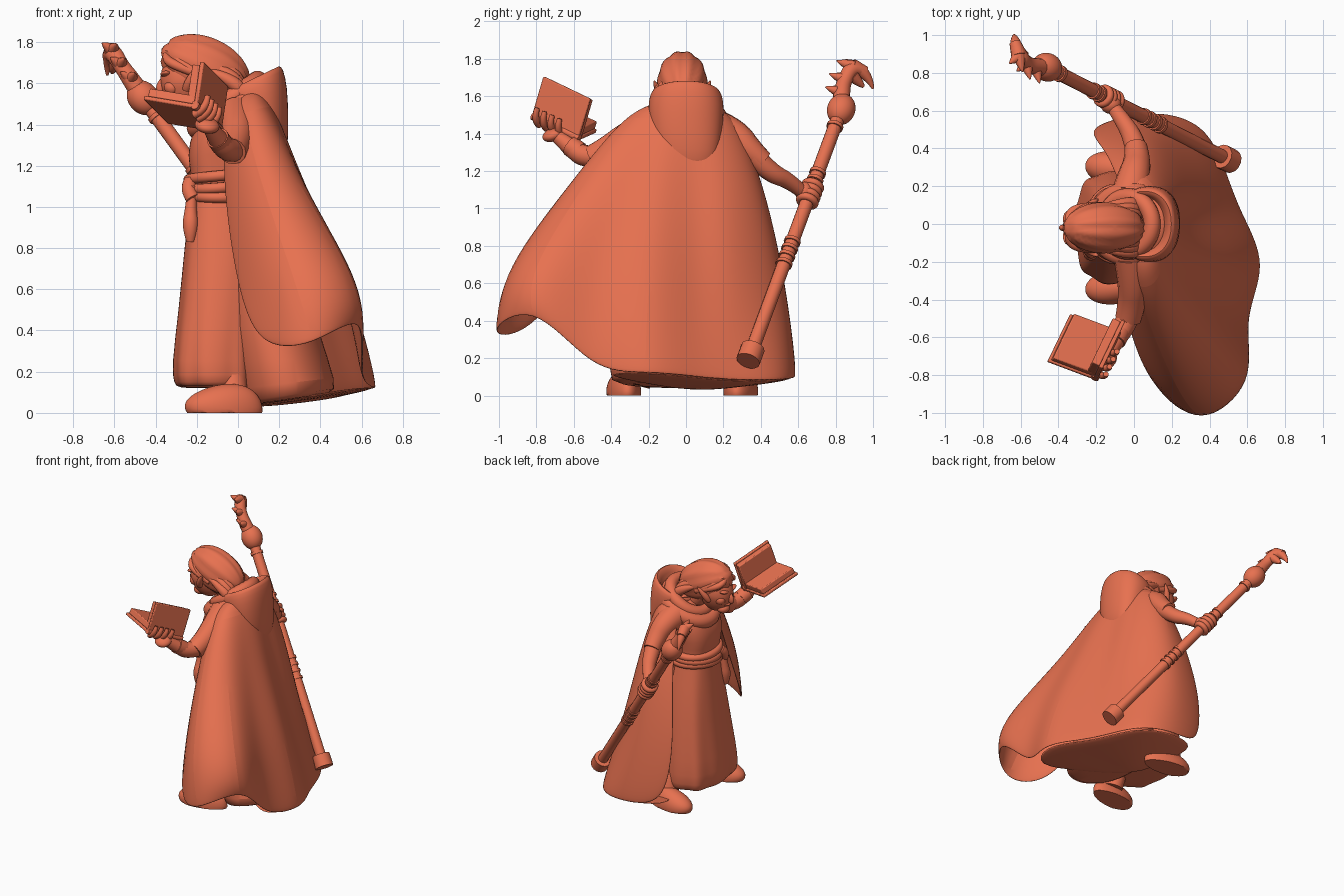
import bpy, bmesh
from math import sin, cos, pi, atan2, copysign
from mathutils import Vector as V, Matrix, Euler

if "Cube" in bpy.data.objects:
    bpy.data.objects.remove(bpy.data.objects["Cube"])

clay = bpy.data.materials.new("terracotta")
clay.diffuse_color = (0.80, 0.165, 0.08, 1)
clay.use_nodes = True
clay.node_tree.nodes["Principled BSDF"].inputs["Base Color"].default_value = clay.diffuse_color


def finish(ob, subsurf=0, solid=0):
    bpy.context.collection.objects.link(ob)
    ob.data.materials.append(clay)
    if solid:
        m = ob.modifiers.new("solid", 'SOLIDIFY')
        m.thickness, m.offset = solid, 0
    if subsurf:
        m = ob.modifiers.new("sub", 'SUBSURF')
        m.levels = m.render_levels = subsurf
    bpy.ops.object.select_all(action='DESELECT')
    ob.select_set(True)
    bpy.context.view_layer.objects.active = ob
    if ob.type == 'CURVE':
        bpy.ops.object.convert(target='MESH')
    bpy.ops.object.shade_smooth_by_angle(angle=0.9)
    return bpy.context.object


def mesh(name, verts, faces, subsurf=0, solid=0):
    me = bpy.data.meshes.new(name)
    me.from_pydata([tuple(v) for v in verts], [], faces)
    bm = bmesh.new()
    bm.from_mesh(me)
    bmesh.ops.recalc_face_normals(bm, faces=bm.faces)
    bm.to_mesh(me)
    bm.free()
    return finish(bpy.data.objects.new(name, me), subsurf, solid)


def loft(name, rings, n=32, folds=0, amp=0, square=1):
    """rings: (cx, cy, z, rx, ry, tilt); folds fade upwards"""
    vs, fs = [], []
    for i, (cx, cy, z, rx, ry, tilt) in enumerate(rings):
        for k in range(n):
            a = 2 * pi * k / n
            f = 1 + amp * cos(folds * a + 0.6) * max(0, 1 - i / 5)
            x = rx * copysign(abs(cos(a)) ** square, cos(a)) * f
            y = ry * copysign(abs(sin(a)) ** square, sin(a)) * f
            vs.append((cx + x, cy + y, z + tilt * x))
    for i in range(len(rings) - 1):
        for k in range(n):
            j = (k + 1) % n
            fs.append((i * n + k, i * n + j, i * n + n + j, i * n + n + k))
    # close both ends with fans
    for o, r in ((0, rings[0]), (len(vs) - n, rings[-1])):
        vs.append(r[:3])
        fs += [(o + k, o + (k + 1) % n, len(vs) - 1) for k in range(n)]
    return mesh(name, vs, fs, 1)


def tube(name, pts, radii, cyclic=False):
    cu = bpy.data.curves.new(name, 'CURVE')
    cu.dimensions, cu.bevel_depth, cu.bevel_resolution = '3D', 1, 5
    cu.use_fill_caps = True
    sp = cu.splines.new('POLY' if len(pts) < 3 else 'NURBS')
    sp.points.add(len(pts) - 1)
    for i, (p, q) in enumerate(zip(sp.points, pts)):
        p.co = (*q, 1)
        p.radius = radii[i] if isinstance(radii, (list, tuple)) else radii
    sp.use_cyclic_u = cyclic
    if sp.type == 'NURBS':
        sp.order_u, sp.resolution_u, sp.use_endpoint_u = 3, 5, not cyclic
    return finish(bpy.data.objects.new(name, cu))


def blob(name, loc, scale, rot=(0, 0, 0), fn=None):
    bm = bmesh.new()
    bmesh.ops.create_uvsphere(bm, u_segments=40, v_segments=24, radius=1)
    if fn:
        for v in bm.verts:
            v.co = fn(v.co)
    bm.transform(Matrix.LocRotScale(V(loc), Euler(rot), V(scale)))
    for v in bm.verts:
        v.co.z = max(v.co.z, 0)
    me = bpy.data.meshes.new(name)
    bm.to_mesh(me)
    bm.free()
    return finish(bpy.data.objects.new(name, me))


def slab(name, o, a, b, c):
    vs = [o + a * i + b * j + c * k for i in (0, 1) for j in (0, 1) for k in (0, 1)]
    ob = mesh(name, vs, [(0, 1, 3, 2), (4, 6, 7, 5), (0, 4, 5, 1),
                         (2, 3, 7, 6), (0, 2, 6, 4), (1, 5, 7, 3)])
    m = ob.modifiers.new("bevel", 'BEVEL')
    m.width, m.segments = .006, 2
    return ob


# cape: columns from one front edge round the back to the other, top to hem
cols = [
    [(-.07, -.23, 1.43), (-.08, -.33, 1.10), (-.02, -.60, .62), (.09, -.86, .30)],
    [(.02, -.33, 1.50), (.10, -.66, 1.15), (.25, -1.07, .66), (.37, -1.10, .30)],
    [(.10, -.29, 1.54), (.30, -.55, 1.12), (.67, -.88, .66), (.64, -.82, .52)],
    [(.14, -.16, 1.54), (.29, -.32, 1.12), (.51, -.50, .58), (.57, -.50, .10)],
    [(.15, -.06, 1.54), (.31, -.15, 1.12), (.59, -.20, .58), (.72, -.22, .11)],
    [(.15, .03, 1.54), (.23, .05, 1.12), (.40, .05, .58), (.57, .06, .08)],
    [(.13, .12, 1.54), (.25, .18, 1.12), (.38, .23, .58), (.50, .25, .06)],
    [(.08, .22, 1.52), (.17, .34, 1.12), (.19, .46, .58), (.40, .53, .06)],
    [(0, .28, 1.50), (.03, .43, 1.12), (.03, .55, .58), (.12, .61, .08)],
    [(-.09, .23, 1.42), (-.15, .38, 1.10), (-.25, .48, .58), (-.19, .53, .10)],
]
neck = V((.03, 0, 1.57))
vs = [p for c in cols for p in [neck.lerp(V(c[0]), .4)] + [V(q) for q in c]]
fs = [(i * 5 + j, i * 5 + j + 1, i * 5 + j + 6, i * 5 + j + 5)
      for i in range(len(cols) - 1) for j in range(4)]
mesh("cape", vs, fs, 3, .03)

# cloth closing the cape underneath
hem = [V(c[3]) * .985 + V((0, 0, .02)) for c in cols[3:]]
mid = [p.lerp(V((.02, .02, .02)), .5) for p in hem]
k = len(hem)
mesh("cape_underside", hem + mid + [V((0, .02, .03))],
     [(i, i + 1, k + i + 1, k + i) for i in range(k - 1)]
     + [(k + i, k + i + 1, 2 * k) for i in range(k - 1)], 2, .02)

# robe, and the mass of cloth that fills the cape behind it
loft("robe", [(-.11, -.02, .12, .175, .26, 0), (-.11, -.02, .14, .195, .29, 0),
              (-.12, -.02, .22, .20, .30, 0), (-.1, -.01, .5, .185, .27, 0),
              (-.08, 0, .8, .18, .23, 0), (-.09, 0, 1.05, .14, .18, 0),
              (-.09, 0, 1.13, .13, .165, 0), (-.1, 0, 1.25, .15, .19, 0),
              (-.07, 0, 1.38, .15, .21, 0), (-.02, 0, 1.48, .12, .2, 0),
              (-.02, 0, 1.55, .07, .08, 0)], 48, 8, .045, .75)
loft("robe_train", [(.24, -.01, .06, .22, .38, .14), (.25, -.01, .10, .235, .41, .14),
                    (.16, -.01, .4, .23, .37, 0), (.11, 0, .8, .165, .28, 0),
                    (.05, .01, 1.2, .13, .22, 0), (.03, 0, 1.45, .08, .18, 0)])

# belt wraps and hanging sash
for i, z in enumerate((1.06, 1.10, 1.145)):
    tube("belt_wrap", [(-.09 + .155 * cos(k * pi / 6), .195 * sin(k * pi / 6),
                        z + .015 * sin(k * pi / 6 + i)) for k in range(12)], .026, True)
tube("belt_knot", [(-.23, -.1, 1.12), (-.25, -.13, 1.09), (-.22, -.15, 1.04)], .035)
tube("sash", [(-.22, -.13, 1.1), (-.23, -.14, 1), (-.23, -.16, .9), (-.23, -.16, .83)],
     [.025, .025, .045, .02])

# shoes and the shins that vanish into the robe
for s in (-1, 1):
    blob("shoe", (-.07, s * .31 - .02, .02), (.19, .09, .12), (0, .08, s * -.12),
         lambda c: V((c.x, c.y * (1 - .15 * c.x), c.z * (1 + .25 * c.x))))
    tube("shin", [(-.02, s * .26, .06), (-.04, s * .18, .3)], .07)

# hood bowl and neck drape
loft("hood", [(.16, .02, 1.20, .04, .08, 0), (.155, .02, 1.22, .07, .13, 0),
              (.145, .01, 1.30, .10, .17, .1), (.115, 0, 1.42, .13, .195, .2),
              (.085, 0, 1.54, .155, .205, .3), (.06, 0, 1.6, .16, .195, .45),
              (.055, 0, 1.62, .145, .175, .5), (.05, 0, 1.6, .12, .15, .45),
              (.04, 0, 1.5, .11, .13, .3)], 32, 0, 0, .9)
for rx, ry, z, r in ((.17, .175, 1.47, .055), (.13, .15, 1.53, .045)):
    tube("neck_drape", [(-.03 + rx * cos(k * pi / 6), ry * sin(k * pi / 6),
                         z + .09 * cos(k * pi / 6)) for k in range(12)], r, True)
tube("neck", [(-.02, 0, 1.45), (-.15, -.01, 1.6)], .075)

# head
blob("face", (-.25, -.02, 1.61), (.125, .105, .15), (0, -.2, 0),
     lambda c: V((c.x, c.y * (1 + .2 * min(c.z, 0)), c.z)))
blob("nose", (-.37, -.02, 1.585), (.026, .018, .042), (0, .3, 0))
blob("chin", (-.31, -.02, 1.495), (.045, .05, .038))
blob("mouth", (-.345, -.02, 1.535), (.022, .035, .012))
for s in (-1, 1):
    blob("brow", (-.35, -.02 + s * .045, 1.645), (.026, .045, .014), (s * .2, 0, 0))
    blob("cheek", (-.32, -.02 + s * .055, 1.58), (.038, .034, .036))
    tube("ear", [(-.25, -.02 + s * .095, 1.57), (-.235, -.02 + s * .125, 1.62),
                 (-.19, -.02 + s * .15, 1.68)], [.02, .03, .005])
    for k in range(4):
        y = s * (.12 - .025 * k)
        tube("hair_lock", [(-.14, y - .02, 1.66 + .03 * k), (-.04, y * 1.1 - .02, 1.62 + .03 * k),
                           (.03, y - .02, 1.55), (.03, y * .8 - .02, 1.45)],
             [.015, .035, .035, .02])
    for k in range(2):
        tube("fringe", [(-.34 + .03 * k, -.02 + s * .012, 1.755 + .02 * k),
                        (-.36 + .04 * k, -.02 + s * .06, 1.72 + .015 * k),
                        (-.29 + .04 * k, -.02 + s * .115, 1.68),
                        (-.15, -.02 + s * .115, 1.63)], [.014, .022, .024, .02])
blob("hair", (-.16, -.02, 1.675), (.225, .132, .15), (0, .42, 0),
     lambda c: c * (1 + .025 * cos(10 * atan2(c.y, c.z) + pi)))

# arm and hand carrying the book
tube("book_sleeve", [(-.01, -.17, 1.44), (0, -.3, 1.39), (-.01, -.42, 1.31), (-.03, -.5, 1.27)],
     [.1, .085, .075, .07])
tube("book_forearm", [(-.01, -.44, 1.28), (-.05, -.54, 1.27), (-.1, -.62, 1.33), (-.14, -.7, 1.395)],
     [.06, .06, .048, .035])
tube("book_cuff", [(-.075, -.57, 1.30), (-.1, -.62, 1.335)], .056)
blob("book_palm", (-.15, -.71, 1.395), (.06, .06, .035), (.4, 0, .4))
d, u, v = V((-.12, -.25, .12)), V((.03, .06, .205)), V((-.24, .09, .04))
s0 = V((-.09, -.57, 1.375))
for k in range(4):
    p = s0 + d * (.38 + .16 * k)
    tube("book_finger", [p + V((-.02, 0, -.03)), p + V((.04, -.03, -.005)),
                         p + V((.045, -.01, .06))], [.02, .02, .014])

# open book: two covers with page blocks
nu, nv = d.cross(u).normalized(), d.cross(v).normalized()
nu *= 1 if nu.dot(v) > 0 else -1
nv *= 1 if nv.dot(u) > 0 else -1
for name, a, n in (("upright", u, nu), ("flat", v, nv)):
    slab("book_cover_" + name, s0 - n * .015, d, a * 1.03, n * .022)
    slab("book_pages_" + name, s0 + d * .03 + n * .006, d * .94, a * .98, n * .045)
tube("book_spine", [s0, s0 + d], .022)

# staff
p0, p1 = V((.49, .345, .22)), V((-.46, .83, 1.53))
ax = (p1 - p0).normalized()


def at(t):
    return p0.lerp(p1, t)


tube("staff_shaft", [p0, p1], .037)
tube("staff_foot", [p0 - ax * .045, p0 + ax * .045], .065)
for t in (.37, .40, .43, .46, .71, .74, .93):
    tube("staff_band", [at(t) - ax * .01, at(t) + ax * .01], .045)
blob("staff_knob", p1, (.075, .075, .09), ax.to_track_quat('Z', 'Y').to_euler())

# curved beast head with crest spikes on top of the staff
spine = [p1, V((-.52, .83, 1.62)), V((-.57, .85, 1.69)), V((-.61, .89, 1.76)), V((-.63, .96, 1.73))]
tube("staff_head", spine, [.05, .045, .038, .045, .03])
tube("staff_upper_beak", [spine[3], V((-.63, .97, 1.73)), V((-.635, 1, 1.64))], [.04, .035, .006])
tube("staff_lower_jaw", [V((-.59, .89, 1.71)), V((-.61, .93, 1.67)), V((-.61, .95, 1.65))],
     [.035, .025, .008])
for q in spine[1:4]:
    for w in (V((.02, -.085, .03)), V((-.05, -.04, .035))):
        tube("staff_spike", [q, q + w * .6, q + w], [.035, .022, .003])

# arm and hand gripping the staff
h = at(.655)
tube("staff_sleeve", [(-.02, .16, 1.43), (0, .26, 1.40), (.02, .34, 1.31), (.01, .41, 1.25)],
     [.1, .085, .07, .06])
tube("staff_forearm", [(.02, .36, 1.28), (0, .45, 1.19), (-.06, .55, 1.15), h + V((.02, -.04, .01))],
     [.06, .055, .043, .036])
blob("staff_palm", h + V((.01, -.03, .01)), (.055, .05, .055))
side = ax.cross(V((0, 0, 1))).normalized()
up = ax.cross(side)
for k in range(4):
    c = h + ax * (.034 * k - .05)
    tube("staff_finger", [c + (side * cos(a) + up * sin(a)) * .046
                          for a in [i * pi / 4 for i in range(8)]], .02, True)
